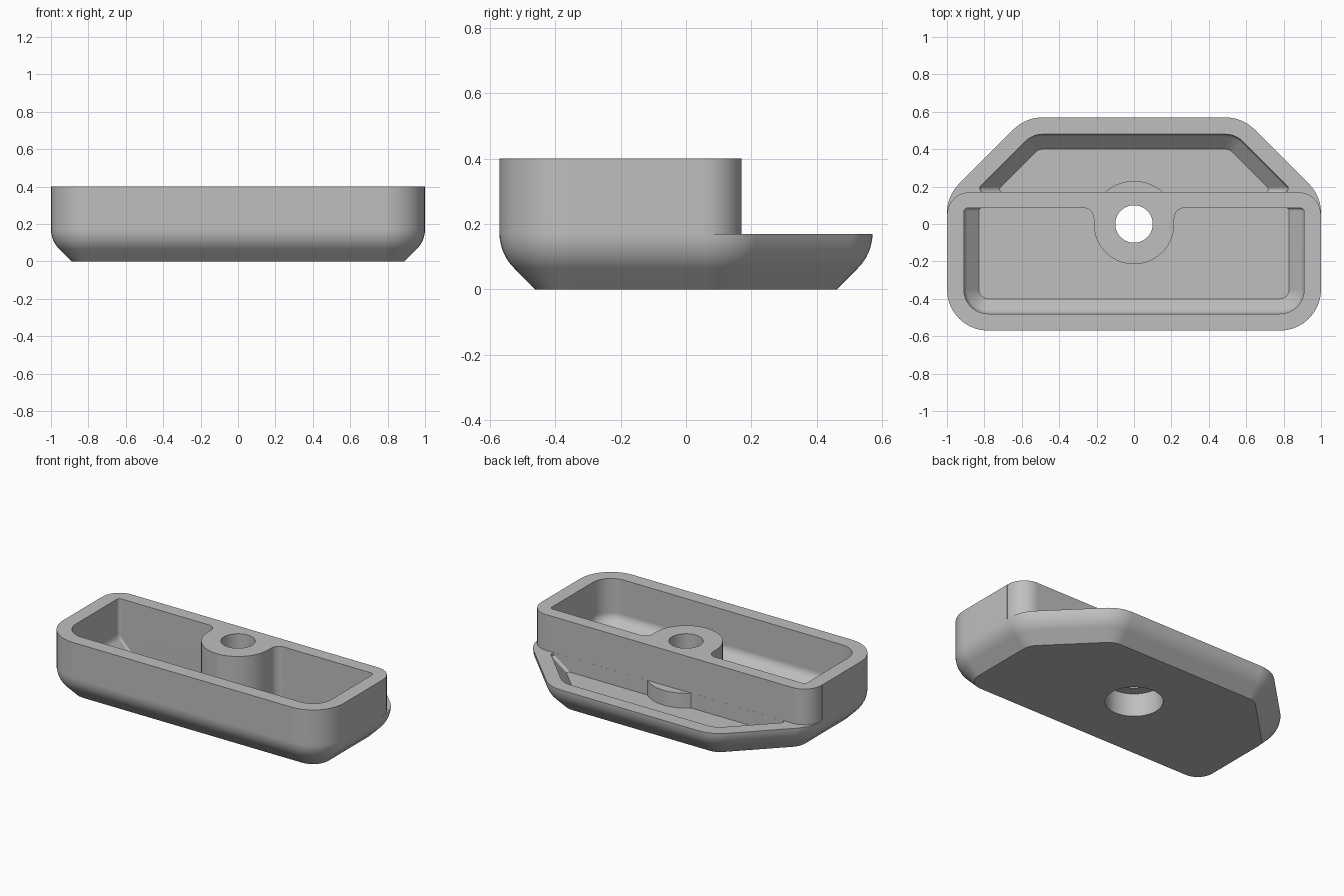
import bpy, bmesh, math
from mathutils import Vector

if "Cube" in bpy.data.objects:
    bpy.data.objects.remove(bpy.data.objects["Cube"], do_unlink=True)

SEG = 10


def inset_polygon(points, weights, d):
    """Move each edge of a counter-clockwise polygon inwards by weight * d."""
    lines = []
    for i, p in enumerate(points):
        p, q = Vector(p), Vector(points[(i + 1) % len(points)])
        t = (q - p).normalized()
        lines.append((p + Vector((-t.y, t.x)) * d * weights[i], t))
    result = []
    for i in range(len(lines)):
        (p, t), (q, u) = lines[i - 1], lines[i]
        k = (q - p).cross(u) / t.cross(u) if hasattr(t, "cross") else 0
        result.append(p + t * k)
    return result


def round_corners(points, radii):
    """Replace sharp corners with arcs of the given radii."""
    out = []
    for i, p in enumerate(points):
        p = Vector(p)
        r = radii[i]
        if r == 0:
            out.append(p)
            continue
        a = (Vector(points[i - 1]) - p).normalized()
        b = (Vector(points[(i + 1) % len(points)]) - p).normalized()
        half = a.angle(b) / 2
        start = p + a * r / math.tan(half)
        end = p + b * r / math.tan(half)
        centre = p + (a + b).normalized() * r / math.sin(half)
        v0, v1 = start - centre, end - centre
        sweep = math.pi - 2 * half
        for k in range(SEG + 1):
            f = k / SEG
            w0 = math.sin((1 - f) * sweep) / math.sin(sweep)
            w1 = math.sin(f * sweep) / math.sin(sweep)
            out.append(centre + v0 * w0 + v1 * w1)
    return out


def loft(name, points, radii, profile, weights=None):
    """Stack rounded outlines; profile is a list of (inset, height)."""
    weights = weights or [1] * len(points)
    bm = bmesh.new()
    rings = []
    for d, z in profile:
        poly = inset_polygon(points, weights, d) if d else points
        rs = [min(r, max(r - d, 0.015)) for r in radii]
        rings.append([bm.verts.new((v.x, v.y, z)) for v in round_corners(poly, rs)])
    n = len(rings[0])
    for low, high in zip(rings, rings[1:]):
        for i in range(n):
            j = (i + 1) % n
            bm.faces.new((low[i], low[j], high[j], high[i]))
    bm.faces.new(rings[0][::-1])
    bm.faces.new(rings[-1])
    bmesh.ops.recalc_face_normals(bm, faces=bm.faces)
    mesh = bpy.data.meshes.new(name)
    bm.to_mesh(mesh)
    bm.free()
    obj = bpy.data.objects.new(name, mesh)
    bpy.context.collection.objects.link(obj)
    return obj


def cylinder(name, radius, z0, z1):
    bpy.ops.mesh.primitive_cylinder_add(vertices=64, radius=radius, depth=z1 - z0,
                                        location=(0, 0, (z0 + z1) / 2))
    bpy.context.object.name = name
    return bpy.context.object


def subtract(target, cutter):
    mod = target.modifiers.new("cut", "BOOLEAN")
    mod.operation = "DIFFERENCE"
    mod.solver = "EXACT"
    mod.object = cutter
    bpy.context.view_layer.objects.active = target
    bpy.ops.object.modifier_apply(modifier=mod.name)
    bpy.data.objects.remove(cutter, do_unlink=True)


def bevel_profile(inset, z0, r, top):
    """45 degree slope that blends through an arc into a vertical wall."""
    z_end = z0 + inset + r * math.tan(math.pi / 8)
    arc = []
    for k in range(9):
        a = math.pi / 4 * (1 - k / 8)
        arc.append((r * (1 - math.cos(a)), z_end - r * math.sin(a)))
    return [(inset, z0)] + arc + [(0, top)]


# Outer body: full height block with a bevelled underside
body = loft("tray_body",
            [(-1, -0.57), (1, -0.57), (1, 0.15), (0.58, 0.57), (-0.58, 0.57), (-1, 0.15)],
            [0.22] * 6, bevel_profile(0.11, 0, 0.15, 0.4))

# Rear shelf pocket, leaving a bulge around the screw column
rear_pocket = loft("rear_pocket_cutter",
                   [(-0.853, 0.1703), (0.853, 0.1703), (0.543, 0.48), (-0.543, 0.48)],
                   [0.02, 0.02, 0.13, 0.13], bevel_profile(0.08, 0.075, 0.04, 0.25),
                   [0, 1, 1, 1])
subtract(rear_pocket, cylinder("rear_bulge", 0.23, -0.5, 1))
subtract(body, rear_pocket)

# Step down behind the tall tray
step = loft("step_cutter",
            [(1.3, 0.04), (0.999, 0.04), (0.999, 0.17), (-0.999, 0.17),
             (-0.999, 0.04), (-1.3, 0.04), (-1.3, 0.8), (1.3, 0.8)],
            [0, 0, 0.12, 0.12, 0, 0, 0, 0], [(0, 0.17), (0, 0.6)])
subtract(body, step)

# Tall front pocket, leaving the filleted screw column
front_pocket = loft("front_pocket_cutter",
                    [(-0.91, -0.48), (0.91, -0.48), (0.91, 0.085), (-0.91, 0.085)],
                    [0.13, 0.13, 0.02, 0.02], bevel_profile(0.08, 0.075, 0.06, 0.6),
                    [1, 1, 0, 1])
column = loft("column_shape",
              [(-0.28, 0.2), (-0.28, 0.086), (-0.215, 0.085), (-0.215, -0.215),
               (0.215, -0.215), (0.215, 0.085), (0.28, 0.086), (0.28, 0.2)],
              [0, 0, 0.055, 0.2149, 0.2149, 0.055, 0, 0], [(0, -0.5), (0, 1)])
subtract(front_pocket, column)
subtract(body, front_pocket)

# Screw hole and wider recess underneath
subtract(body, cylinder("hole_cutter", 0.1, -0.5, 1))
subtract(body, cylinder("recess_cutter", 0.17, -0.5, 0.15))

# Single grey material
grey = bpy.data.materials.new("plain_grey")
colour = (0.52, 0.52, 0.52, 1)
grey.use_nodes = True
grey.diffuse_color = colour
grey.node_tree.nodes["Principled BSDF"].inputs["Base Color"].default_value = colour
body.data.materials.clear()
body.data.materials.append(grey)
for face in body.data.polygons:
    face.material_index = 0

# Smooth curves, crisp edges
bpy.ops.object.select_all(action="DESELECT")
body.select_set(True)
bpy.context.view_layer.objects.active = body
bpy.ops.object.shade_smooth_by_angle(angle=math.radians(28))
weighted = body.modifiers.new("even_shading", "WEIGHTED_NORMAL")
weighted.keep_sharp = True
